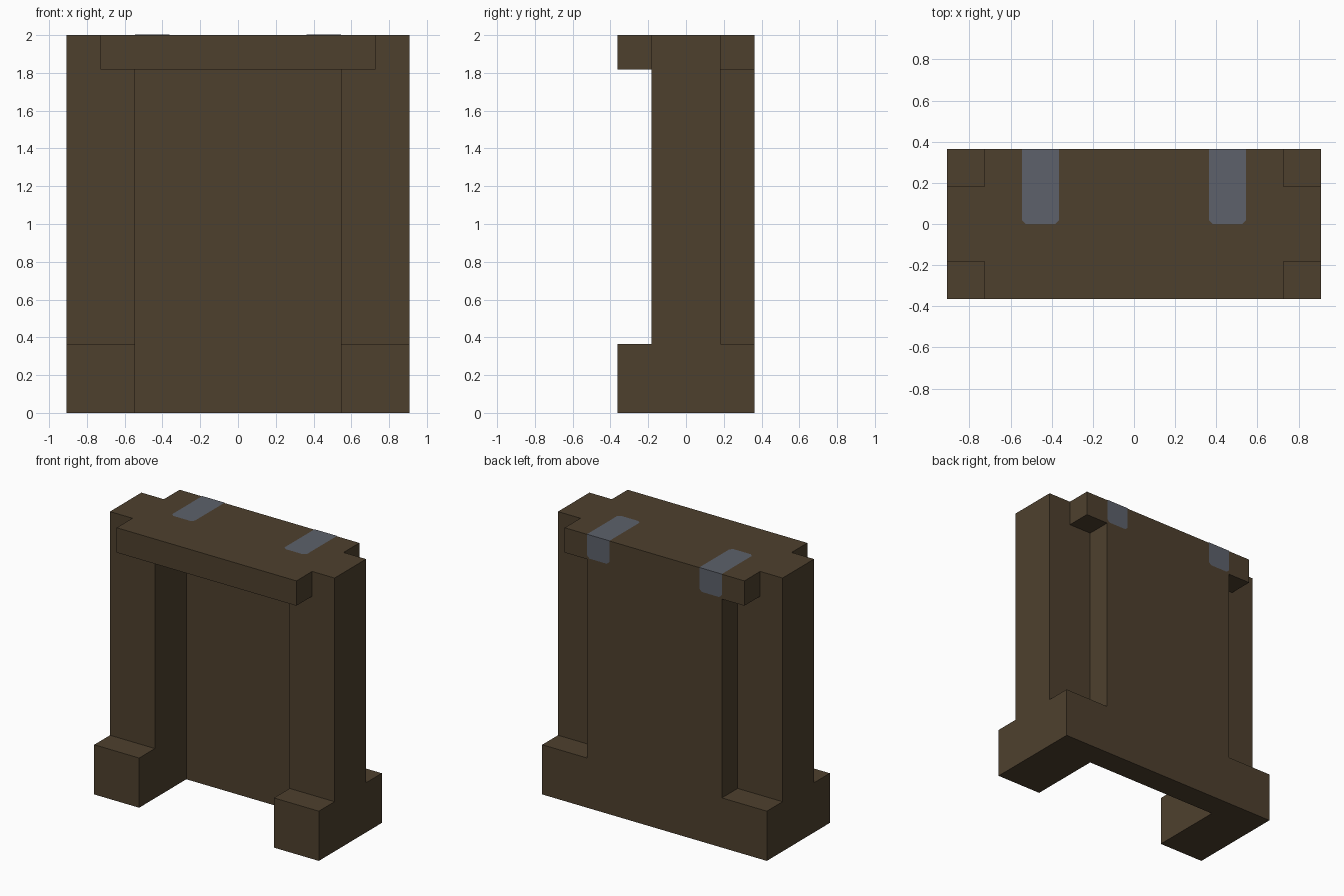
import bpy, bmesh, math
from mathutils import Vector

if "Cube" in bpy.data.objects:
    bpy.data.objects.remove(bpy.data.objects["Cube"])

U = 2 / 11  # module: the whole frame is laid out on this step


def material(name, rgb):
    m = bpy.data.materials.new(name)
    m.diffuse_color = (*rgb, 1)
    m.use_nodes = True
    m.node_tree.nodes["Principled BSDF"].inputs["Base Color"].default_value = m.diffuse_color
    return m


brown = material("dark brown", (0.076, 0.051, 0.027))
grey = material("blue grey", (0.109, 0.120, 0.147))


def add_object(name, bm, mat):
    mesh = bpy.data.meshes.new(name)
    bm.to_mesh(mesh)
    bm.free()
    mesh.materials.append(mat)
    obj = bpy.data.objects.new(name, mesh)
    bpy.context.collection.objects.link(obj)
    return obj


# Blocks in whole modules: (x0, x1, y0, y1, z0, z1)
blocks = [
    (-3, 3, 1, 2, 0, 11),    # back panel
    (-4, 4, -2, 2, 10, 11),  # lintel
]
for a, b in ((-5, -3), (3, 5)):
    blocks.append((a, b, -2, 2, 0, 2))    # foot
    blocks.append((a, b, -1, 1, 2, 11))   # pillar

cells = {(x, y, z) for x0, x1, y0, y1, z0, z1 in blocks
         for x in range(x0, x1) for y in range(y0, y1) for z in range(z0, z1)}

# Frame: outer faces of the filled modules, merged into large flat faces
bm = bmesh.new()
for cell in cells:
    for axis in range(3):
        for side in (0, 1):
            near = list(cell)
            near[axis] += 2 * side - 1
            if tuple(near) in cells:
                continue
            loop = [(0, 0), (1, 0), (1, 1), (0, 1)]
            corners = []
            for p, q in (loop if side else loop[::-1]):
                c = Vector(cell)
                c[axis] += side
                c[(axis + 1) % 3] += p
                c[(axis + 2) % 3] += q
                corners.append(bm.verts.new(c * U))
            bm.faces.new(corners)
bmesh.ops.remove_doubles(bm, verts=bm.verts, dist=0.001)
bmesh.ops.dissolve_limit(bm, angle_limit=math.radians(1),
                         verts=bm.verts, edges=bm.edges)
add_object("frame", bm, brown)


# Straps: thin plates over the top and down the back, with clipped ends
def strap(name, x0, x1):
    lift, clip = 0.002, 0.02
    back, top = 2 * U + lift, 2 + lift
    bm = bmesh.new()

    def face(points):
        bm.faces.new([bm.verts.new(p) for p in points])

    face([(x0, back, top), (x0, clip, top), (x0 + clip, 0, top),
          (x1 - clip, 0, top), (x1, clip, top), (x1, back, top)])
    low = 10 * U + 0.01
    face([(x0, back, top), (x1, back, top), (x1, back, low + clip),
          (x1 - clip, back, low), (x0 + clip, back, low), (x0, back, low + clip)])
    bmesh.ops.remove_doubles(bm, verts=bm.verts, dist=0.0005)
    add_object(name, bm, grey)


strap("left_strap", -3 * U, -2 * U)
strap("right_strap", 2 * U, 3 * U)
